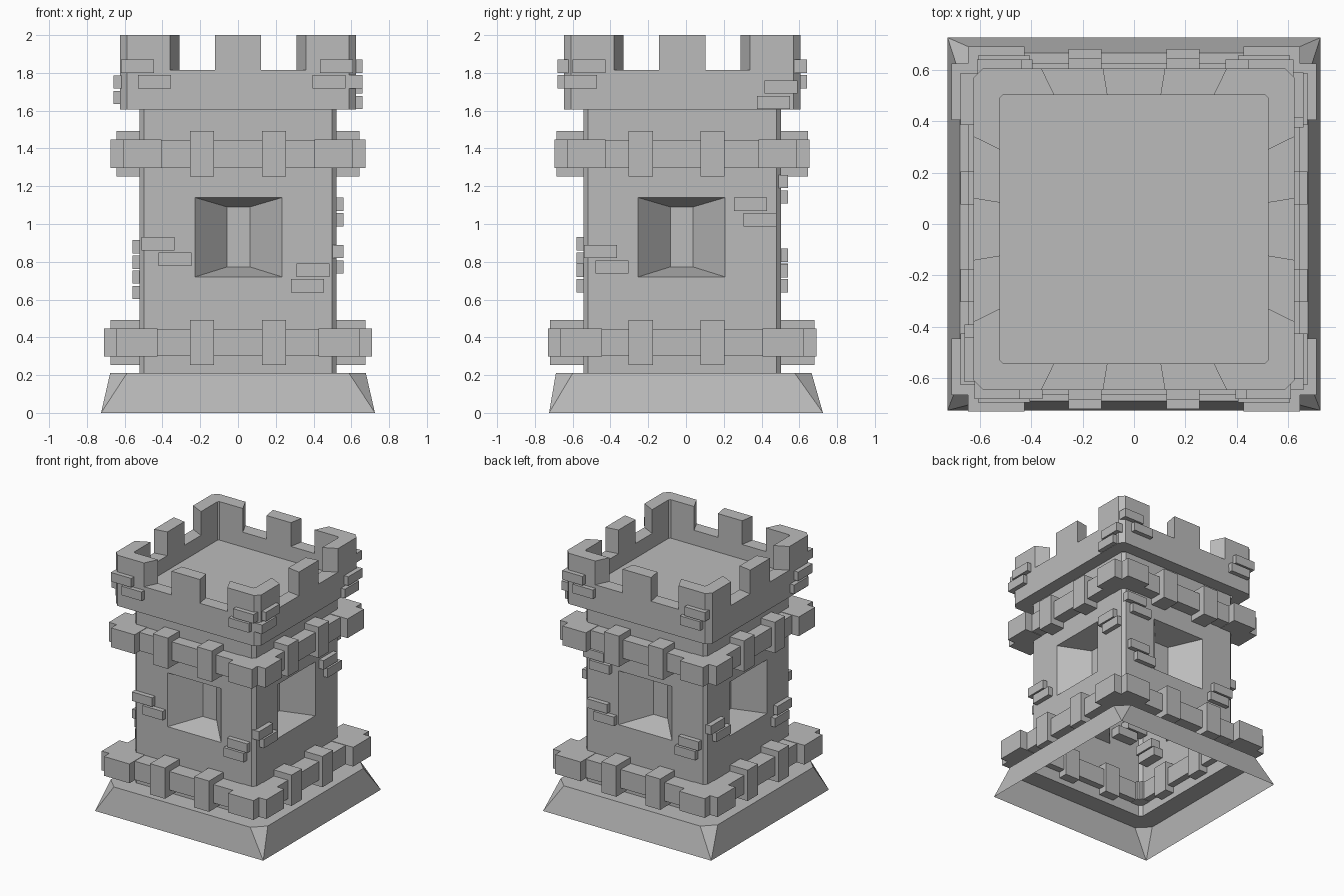
import bpy
import bmesh
from mathutils import Matrix, Vector

old = bpy.data.objects.get("Cube")
if old:
    bpy.data.objects.remove(old, do_unlink=True)

stone = bpy.data.materials.new("grey stone")
stone.use_nodes = True
GREY = (0.5, 0.5, 0.5, 1)
stone.diffuse_color = GREY
stone.node_tree.nodes["Principled BSDF"].inputs["Base Color"].default_value = GREY

CENTRE_Y = -0.02
FRONT, EAST, BACK, WEST = range(4)


def place(side, t, out, z):
    """Point t along a side, at a distance out from the tower axis."""
    p = Matrix.Rotation(side * 1.5707963, 3, 'Z') @ Vector((t, -out, z))
    return p + Vector((0, CENTRE_Y, 0))


def finish(name, bm, recalc=False):
    bmesh.ops.remove_doubles(bm, verts=bm.verts, dist=0.0005)
    if recalc:
        bmesh.ops.recalc_face_normals(bm, faces=bm.faces)
    mesh = bpy.data.meshes.new(name)
    bm.to_mesh(mesh)
    bm.free()
    mesh.materials.append(stone)
    bpy.context.collection.objects.link(bpy.data.objects.new(name, mesh))


def face(bm, *points):
    bm.faces.new([bm.verts.new(p) for p in points])


def block(bm, side, t0, t1, inner, outer, z0, z1):
    """Box on one side of the tower."""
    v = [bm.verts.new(place(side, t, o, z))
         for z in (z0, z1) for t, o in ((t0, outer), (t1, outer), (t1, inner), (t0, inner))]
    bm.faces.new(v[3::-1])
    bm.faces.new(v[4:])
    for i in range(4):
        j = (i + 1) % 4
        bm.faces.new((v[i], v[j], v[j + 4], v[i + 4]))


BODY, EDGE = 0.522, 0.498
BASE_TOP, BODY_TOP = 0.21, 1.605

# Flared hollow base with clipped upper corners
bm = bmesh.new()
shift = Vector((0, -CENTRE_Y, 0))
for s in range(4):
    n = (s + 1) % 4
    low0, low1 = (place(s, t, 0.725, 0) + shift for t in (-0.725, 0.725))
    top0, top1 = (place(s, t, 0.677, BASE_TOP) + shift * 0.4 for t in (-0.588, 0.588))
    next0 = place(n, -0.588, 0.677, BASE_TOP) + shift * 0.4
    in0, in1 = (place(s, t, BODY, BASE_TOP) for t in (-EDGE, EDGE))
    in2 = place(n, -EDGE, BODY, BASE_TOP)
    face(bm, low0, low1, top1, top0)
    face(bm, low1, next0, top1)
    face(bm, top0, top1, in1, in0)
    face(bm, top1, next0, in2, in1)
finish("flared_base", bm)

# Tower walls with a splayed recess in each side
bm = bmesh.new()


def rect(side, half, z0, z1, out, offset=0.0):
    return [place(side, t + offset, out, z)
            for t, z in ((-half, z0), (half, z0), (half, z1), (-half, z1))]


for s in range(4):
    off = (0.003, -0.003, 0, 0.003)[s]
    loops = [rect(s, EDGE, BASE_TOP, BODY_TOP, BODY),
             rect(s, 0.23, 0.72, 1.14, BODY, off),
             rect(s, 0.06, 0.773, 1.09, BODY - 0.19, off)]
    for a, b in zip(loops, loops[1:]):
        for i in range(4):
            j = (i + 1) % 4
            face(bm, a[i], a[j], b[j], b[i])
    face(bm, *loops[2])
    n = (s + 1) % 4
    face(bm, place(s, EDGE, BODY, BASE_TOP), place(n, -EDGE, BODY, BASE_TOP),
         place(n, -EDGE, BODY, BODY_TOP), place(s, EDGE, BODY, BODY_TOP))
finish("tower_walls", bm)

# Battlement crown: ring of wall segments at two heights
CROWN, INNER, FLOOR, SILL, TOP = 0.625, 0.522, 1.70, 1.815, 2.0
bm = bmesh.new()
marks = (-0.588, -0.36, -0.122, 0.122, 0.36, 0.588)
heights = (TOP, SILL, TOP, SILL, TOP, TOP)
ring = []
for s in range(4):
    for t, h in zip(marks, heights):
        ti = t * 0.86 if abs(t) < 0.5 else (0.51 if t > 0 else -0.51)
        ring.append((s, t, ti, h))


def outer(r, z):
    return place(r[0], r[1], CROWN, z)


def inner(r, z):
    return place(r[0], r[2], INNER, z)


for i, a in enumerate(ring):
    b, h, prev = ring[(i + 1) % len(ring)], a[3], ring[i - 1][3]
    face(bm, outer(a, BODY_TOP), outer(b, BODY_TOP), outer(b, h), outer(a, h))
    face(bm, inner(b, FLOOR), inner(a, FLOOR), inner(a, h), inner(b, h))
    face(bm, outer(a, h), outer(b, h), inner(b, h), inner(a, h))
    face(bm, outer(b, BODY_TOP), outer(a, BODY_TOP), inner(a, BODY_TOP), inner(b, BODY_TOP))
    if h > prev:
        face(bm, outer(a, prev), outer(a, h), inner(a, h), inner(a, prev))
    elif h < prev:
        face(bm, outer(a, h), inner(a, h), inner(a, prev), outer(a, prev))
face(bm, *[inner(r, FLOOR) for r in ring])
finish("battlement_crown", bm)


# Stone bands: low course, corner blocks and tall clasps
def band(name, z, course, corner, clasp_y, clasp_x, t0, t1):
    bm = bmesh.new()
    for s in range(4):
        block(bm, s, -0.5, 0.5, 0.47, course, z - 0.072, z + 0.072)
        clasp = clasp_x if s % 2 else clasp_y
        lean = (0, -0.03, 0, 0.03)[s]
        for sign in (-1, 1):
            a, b = sorted((sign * t0, sign * t1))
            block(bm, s, a, b, 0.45, corner, z - 0.075, z + 0.075)
            mid = sign * 0.19 + lean
            block(bm, s, mid - 0.064, mid + 0.064, 0.45, clasp, z - 0.12, z + 0.12)
    finish(name, bm, True)


band("lower_band", 0.373, 0.645, 0.71, 0.70, 0.675, 0.425, 0.645)
band("upper_band", 1.372, 0.615, 0.675, 0.665, 0.643, 0.405, 0.607)


# Loose bricks in stepped pairs: side, start of each brick, lower edges
def bricks(name, pairs, wall, proud):
    bm = bmesh.new()
    for side, t_up, t_down, z in pairs:
        for t, zz in ((t_up, z), (t_down, z - 0.082)):
            block(bm, side, t, t + 0.175, wall - 0.08, wall + proud, zz, zz + 0.07)
    finish(name, bm, True)


bricks("wall_bricks", [
    (FRONT, -0.51, -0.42, 0.86), (FRONT, 0.31, 0.28, 0.72),
    (EAST, -0.52, -0.46, 0.82), (EAST, 0.275, 0.325, 1.07),
    (BACK, -0.51, -0.46, 1.19), (BACK, -0.48, -0.42, 0.80),
    (BACK, 0.31, 0.28, 0.72),
    (WEST, -0.51, -0.44, 0.845), (WEST, 0.31, 0.28, 0.685),
], BODY, 0.037)

bricks("crown_bricks", [
    (FRONT, -0.62, -0.53, 1.80), (FRONT, 0.435, 0.395, 1.80),
    (EAST, -0.58, -0.625, 1.80), (EAST, 0.435, 0.395, 1.69),
    (BACK, -0.62, -0.53, 1.80), (BACK, 0.435, 0.395, 1.80),
    (WEST, 0.42, 0.37, 1.717),
], CROWN, 0.035)
